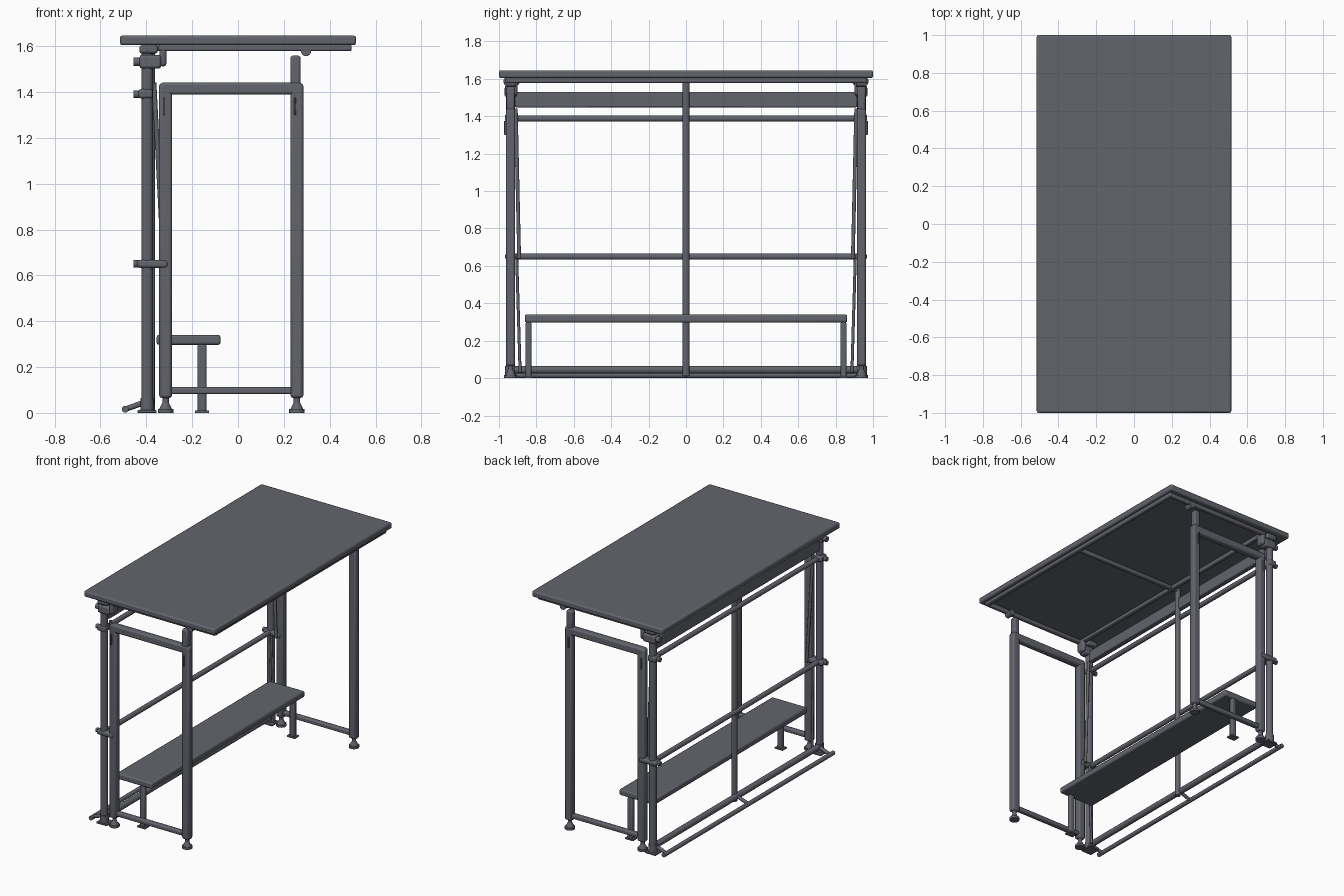
import bpy
from mathutils import Vector
from math import radians

if "Cube" in bpy.data.objects:
    bpy.data.objects.remove(bpy.data.objects["Cube"])

# Single slate grey finish
GREY = (0.125, 0.13, 0.152, 1)
slate = bpy.data.materials.new("slate_grey")
slate.use_nodes = True
slate.diffuse_color = GREY
slate.node_tree.nodes["Principled BSDF"].inputs["Base Color"].default_value = GREY


def finish(name, bevel=0.0, segments=2):
    ob = bpy.context.object
    ob.name = name
    ob.data.materials.append(slate)
    if bevel:
        mod = ob.modifiers.new("Rounded edges", "BEVEL")
        mod.width, mod.segments = bevel, segments
    bpy.ops.object.shade_smooth_by_angle(angle=radians(35))
    return ob


def box(name, xs, ys, zs, bevel=0.0):
    """Box given by its ranges along x, y and z."""
    bpy.ops.mesh.primitive_cube_add(size=1, location=[sum(r) / 2 for r in (xs, ys, zs)])
    bpy.context.object.scale = [abs(r[1] - r[0]) for r in (xs, ys, zs)]
    bpy.ops.object.transform_apply(location=False, rotation=False, scale=True)
    return finish(name, bevel)


def tube(name, start, end, radius, top=None, sides=20):
    """Round bar between two points, optionally tapering."""
    a, b = Vector(start), Vector(end)
    bpy.ops.mesh.primitive_cone_add(
        vertices=sides, radius1=radius, radius2=radius if top is None else top,
        depth=(b - a).length, location=(a + b) / 2,
        rotation=(b - a).to_track_quat("Z", "Y").to_euler())
    return finish(name)


# Table top and the ring of rails beneath it
box("table_top", (-0.515, 0.515), (-1, 1), (1.604, 1.646), 0.01)
for side, x in (("left", 0.48), ("right", -0.33)):
    box(f"top_rail_{side}", (x - 0.016, x + 0.016), (-0.965, 0.965), (1.578, 1.606), 0.008)
for name, y in (("front", -0.95), ("middle", 0), ("back", 0.95)):
    box(f"top_cross_rail_{name}", (-0.4 if y == 0 else -0.34, 0.49),
        (y - 0.016, y + 0.016), (1.578, 1.606), 0.008)

POST = -0.396    # x of the round posts
LEGS = (-0.316, 0.257)

for end, s in (("front", -1), ("back", 1)):
    def span(a, b):
        return sorted((s * a, s * b))
    y = s * 0.938

    # Rectangular leg frame with adjustable feet
    for x in LEGS:
        box(f"{end}_leg", (x - 0.028, x + 0.028), span(0.913, 0.963), (0.065, 1.438), 0.012)
        tube(f"{end}_foot_pad", (x, y, 0), (x, y, 0.016), 0.034)
        tube(f"{end}_foot_cone", (x, y, 0.016), (x, y, 0.045), 0.028, 0.014)
        tube(f"{end}_foot_stem", (x, y, 0.04), (x, y, 0.07), 0.014)
        box(f"{end}_leg_latch", (x - 0.012, x - 0.004), span(0.96, 0.972), (1.3, 1.375), 0.002)
    box(f"{end}_frame_top", (-0.338, 0.279), span(0.913, 0.963), (1.388, 1.442), 0.012)
    box(f"{end}_frame_bottom", (-0.3, 0.24), span(0.92, 0.956), (0.082, 0.113), 0.008)

    # Telescoping upright with a rounded catch under the top
    box(f"{end}_upright", (0.228, 0.273), span(0.916, 0.96), (1.43, 1.558), 0.01)
    tube(f"{end}_catch", (0.297, s * 0.91, 1.578), (0.297, s * 0.965, 1.578), 0.022)

    # Round post, its foot, clamps and hinge
    tube(f"{end}_post", (POST, y, 0), (POST, y, 1.585), 0.025)
    box(f"{end}_post_foot", (-0.438, -0.355), span(0.89, 0.97), (0, 0.012), 0.003)
    tube(f"{end}_post_collar", (POST, y, 0.012), (POST, y, 0.065), 0.029)
    box(f"{end}_hinge_plate", (-0.43, -0.335), span(0.905, 0.97), (1.502, 1.562), 0.012)
    tube(f"{end}_hinge_knob", (-0.456, y, 1.532), (-0.43, y, 1.532), 0.019)
    box(f"{end}_hinge_hook", (-0.343, -0.312), span(0.9, 0.965), (1.512, 1.598), 0.012)
    box(f"{end}_hinge_head", (-0.43, -0.35), span(0.89, 0.975), (1.568, 1.604), 0.01)
    box(f"{end}_lower_clamp", (-0.44, -0.305), span(0.905, 0.967), (0.632, 0.668), 0.012)
    tube(f"{end}_lower_knob", (-0.456, y, 0.65), (-0.43, y, 0.65), 0.016)
    box(f"{end}_upper_clamp", (-0.435, -0.372), span(0.9, 0.968), (1.372, 1.412), 0.01)
    tube(f"{end}_upper_knob", (-0.456, y, 1.39), (-0.43, y, 1.39), 0.016)

    # Slim braces beside the posts
    tube(f"{end}_upper_brace", (-0.366, s * 0.91, 1.44), (-0.325, s * 0.892, 0.64), 0.01)
    tube(f"{end}_lower_brace", (-0.37, s * 0.905, 0.64), (-0.372, s * 0.887, 0.03), 0.008)

    # Bench leg with a small flange
    box(f"{end}_bench_leg", (-0.176, -0.138), span(0.826, 0.858), (0, 0.3), 0.008)
    box(f"{end}_bench_leg_flange", (-0.188, -0.126), span(0.818, 0.866), (0, 0.01))

# Bench seat
box("bench_seat", (-0.355, -0.076), (-0.862, 0.862), (0.297, 0.34), 0.01)

# Long rails joining the two posts
box("long_beam", (-0.415, -0.375), (-0.915, 0.915), (1.448, 1.53), 0.006)
for name, z, r in (("upper", 1.388, 0.017), ("middle", 0.65, 0.017), ("base", 0.045, 0.021)):
    tube(f"{name}_long_rail", (POST, -0.92, z), (POST, 0.92, z), r)

# Centre post and foot rest
tube("centre_post", (POST + 0.015, 0, 0.01), (POST + 0.015, 0, 1.6), 0.019)
tube("foot_rest_bar", (-0.492, -0.955, 0.016), (-0.492, 0.955, 0.016), 0.015)
for name, y in (("front", -0.92), ("middle", 0), ("back", 0.92)):
    tube(f"foot_rest_strut_{name}", (-0.492, y, 0.016), (POST, y, 0.05), 0.012)
